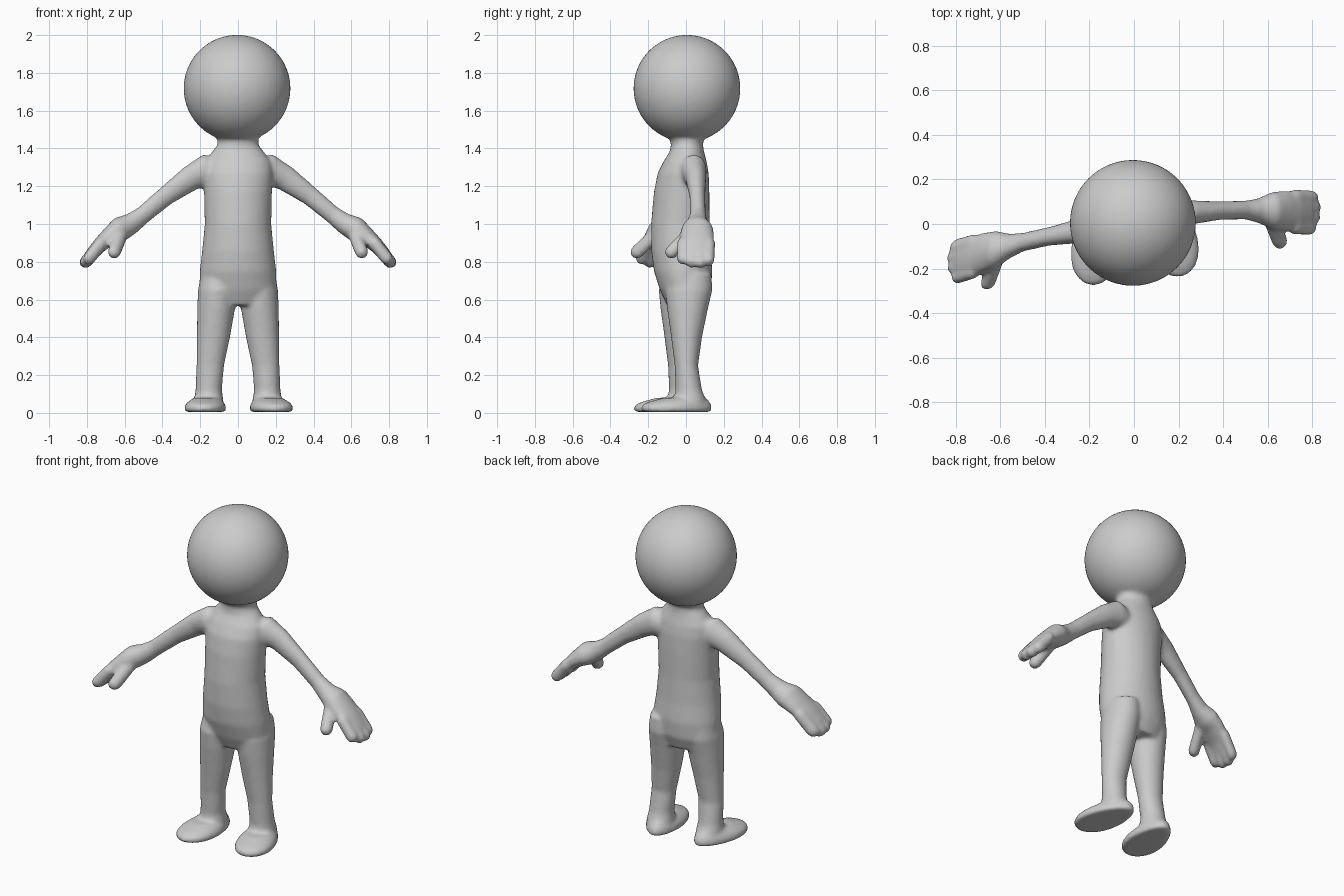
import bpy, bmesh, math
from mathutils import Vector, Matrix

if "Cube" in bpy.data.objects:
    bpy.data.objects.remove(bpy.data.objects["Cube"])

bm = bmesh.new()
N = 32


def loft(rings, move=lambda p: p):
    """Skin closed rings given as (centre, half-axis u, half-axis v, taper)."""
    loops = []
    for c, u, v, taper in rings:
        loop = []
        for i in range(N):
            a = 2 * math.pi * i / N
            w = 1 - taper * math.sin(a)
            p = Vector(c) + Vector(u) * math.cos(a) * w + Vector(v) * math.sin(a)
            loop.append(bm.verts.new(move(p)))
        loops.append(loop)
    faces = [bm.faces.new(loops[0]), bm.faces.new(loops[-1][::-1])]
    for a, b in zip(loops, loops[1:]):
        for i in range(N):
            j = (i + 1) % N
            faces.append(bm.faces.new((a[i], a[j], b[j], b[i])))
    bmesh.ops.recalc_face_normals(bm, faces=faces)


def column(rows, move=lambda p: p):
    """Horizontal sections: z, cx, cy, rx, ry."""
    loft([((x, y, z), (rx, 0, 0), (0, ry, 0), 0) for z, x, y, rx, ry in rows], move)


def limb(rows, move):
    """Sections along a path: x, y, z, half width in y, half thickness."""
    pts = [Vector(r[:3]) for r in rows]
    rings = []
    for i, r in enumerate(rows):
        d = pts[min(i + 1, len(rows) - 1)] - pts[max(i - 1, 0)]
        u = Vector((0, 1, 0))
        u = (u - d * (u.dot(d) / d.length_squared)).normalized()
        v = d.cross(u).normalized()
        rings.append((pts[i], u * r[3], v * r[4], 0))
    loft(rings, move)


def capsule(a, b, r, move):
    a, b = Vector(a), Vector(b)
    d = (b - a).normalized()
    path = [(a - d * r * .9, .4), (a - d * r * .5, .85), (a, 1),
            (b, 1), (b + d * r * .5, .85), (b + d * r * .9, .4)]
    limb([(*p, r * s, r * s) for p, s in path], move)


# head
bmesh.ops.create_uvsphere(bm, u_segments=48, v_segments=32, radius=0.283,
                          matrix=Matrix.Translation((-0.005, 0.005, 1.718)))

# neck and torso
column([(1.50, 0, .005, .11, .095), (1.42, 0, .005, .108, .085),
        (1.385, 0, .005, .135, .09), (1.33, 0, -.005, .175, .115),
        (1.27, 0, -.015, .185, .135), (1.17, 0, -.023, .18, .147),
        (1.0, 0, -.03, .176, .155), (.86, 0, -.027, .19, .157),
        (.75, 0, -.015, .203, .155), (.65, 0, -.003, .205, .135),
        (.57, 0, 0, .17, .10)])


def right_side(p):
    return p


def left_leg(p):
    return Vector((-p.x, p.y - .035, p.z))


def left_arm(p):
    return Vector((-p.x, p.y - .25 * p.x - .02, p.z))


# legs and feet
for move, turn in ((right_side, 14), (left_leg, 7)):
    column([(.74, .105, .025, .09, .11), (.65, .11, .015, .102, .125),
            (.55, .116, .008, .1, .108), (.4, .13, .003, .088, .082),
            (.25, .147, .002, .073, .062), (.12, .155, .015, .07, .07),
            (.07, .155, .02, .078, .085), (.02, .155, .02, .075, .085)], move)
    a = math.radians(turn)
    side, back = Vector((math.cos(a), math.sin(a), 0)), Vector((-math.sin(a), math.cos(a), 0))
    rings = []
    for z, s, shift in ((0.005, .95, 0), (.018, 1, 0), (.04, .98, 0), (.058, .86, .015), (.08, .6, .045)):
        c = Vector((.17, -.05, z)) + back * shift
        rings.append((c, side * .108 * s, back * .193 * s, .18))
    loft(rings, move)

# arms and hands
for move in (right_side, left_arm):
    limb([(.08, .03, 1.27, .06, .07), (.17, .04, 1.285, .07, .085),
          (.25, .052, 1.243, .055, .068), (.38, .06, 1.15, .042, .052),
          (.50, .063, 1.05, .042, .047), (.56, .06, 1.005, .055, .055),
          (.62, .06, .975, .083, .066), (.67, .06, .94, .09, .052),
          (.73, .055, .89, .092, .04), (.78, .052, .835, .085, .033),
          (.80, .052, .81, .06, .02)], move)
    # fingers
    for off, reach in ((-.068, -.012), (-.022, .005), (.024, .008), (.066, -.004)):
        capsule((.72, .055 + off, .90), (.80 + reach, .052 + off, .805 - reach), .034, move)
    # thumb
    capsule((.62, .01, .94), (.655, -.078, .85), .036, move)

mesh = bpy.data.meshes.new("figure_body")
bm.to_mesh(mesh)
bm.free()
body = bpy.data.objects.new("figure_body", mesh)
bpy.context.collection.objects.link(body)

# fuse the parts into one soft skin
fuse = body.modifiers.new("fuse", 'REMESH')
fuse.mode = 'VOXEL'
fuse.voxel_size = 0.011
fuse.use_smooth_shade = True
soften = body.modifiers.new("soften", 'SMOOTH')
soften.factor = 0.5
soften.iterations = 8
